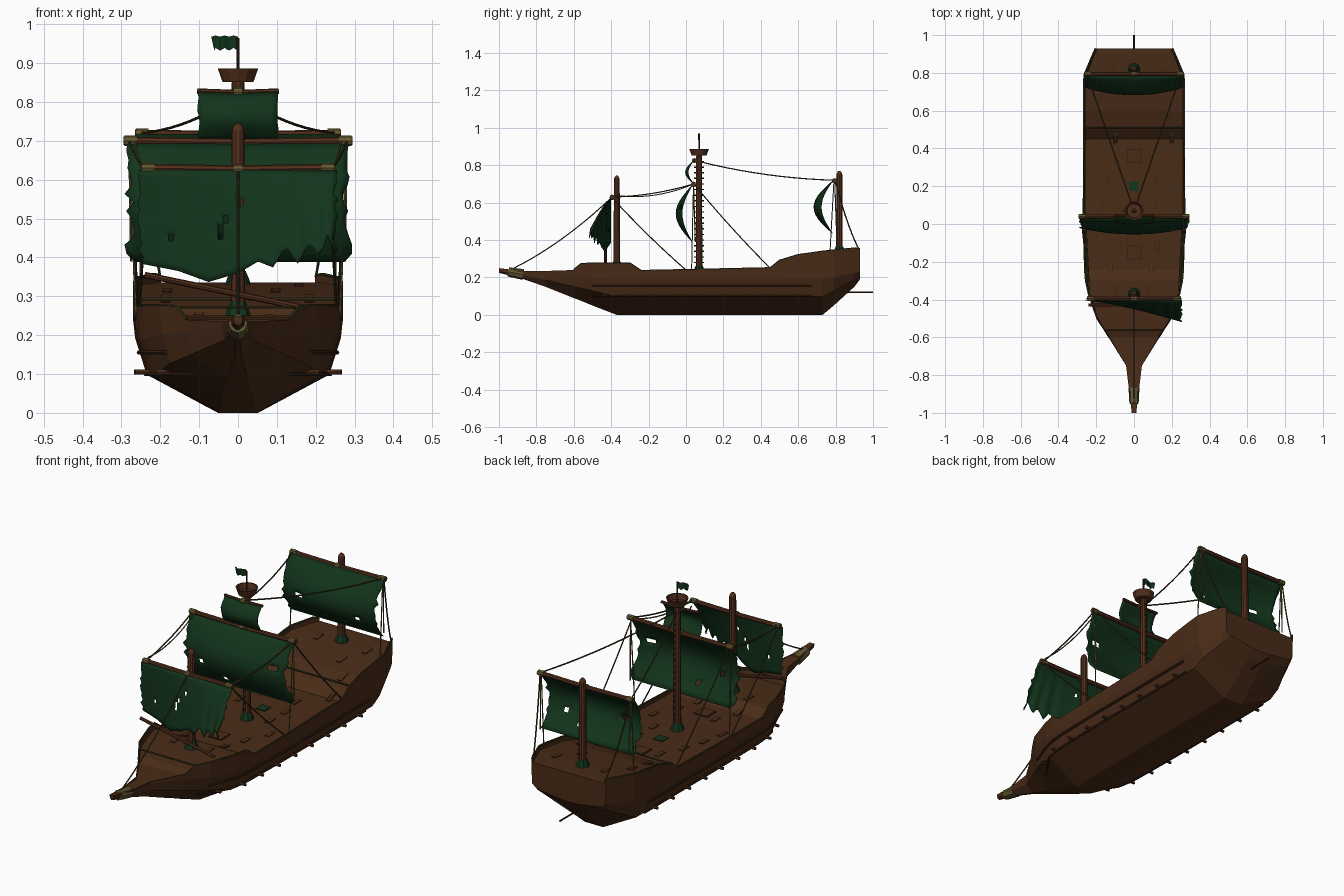
import bpy, bmesh, math, random
from mathutils import Vector

random.seed(4)
if "Cube" in bpy.data.objects:
    bpy.data.objects.remove(bpy.data.objects["Cube"], do_unlink=True)


def material(name, rgb):
    m = bpy.data.materials.new(name)
    m.use_nodes = True
    m.diffuse_color = (*rgb, 1)
    b = m.node_tree.nodes["Principled BSDF"]
    b.inputs["Base Color"].default_value = (*rgb, 1)
    b.inputs["Roughness"].default_value = 0.9
    return m


WOOD = material("hull brown", (0.068, 0.025, 0.009))
SPAR = material("spar red brown", (0.085, 0.027, 0.011))
DARK = material("dark wood", (0.035, 0.014, 0.006))
SAIL = material("sail green", (0.006, 0.034, 0.011))
ROPE = material("dark rope", (0.045, 0.036, 0.012))
WRAP = material("olive wrap", (0.12, 0.095, 0.03))


def finish(name, bm, mat):
    bmesh.ops.recalc_face_normals(bm, faces=bm.faces)
    me = bpy.data.meshes.new(name)
    bm.to_mesh(me)
    bm.free()
    me.materials.append(mat)
    ob = bpy.data.objects.new(name, me)
    bpy.context.collection.objects.link(ob)
    return ob


def select(ob):
    bpy.ops.object.select_all(action='DESELECT')
    ob.select_set(True)
    bpy.context.view_layer.objects.active = ob


def tubes(name, paths, r, mat, radii=None, res=2):
    """Round bars or ropes along the given paths, joined in one object."""
    cu = bpy.data.curves.new(name, 'CURVE')
    cu.dimensions = '3D'
    cu.bevel_depth, cu.bevel_resolution, cu.use_fill_caps = r, res, True
    for path in paths:
        sp = cu.splines.new('POLY')
        sp.points.add(len(path) - 1)
        for i, p in enumerate(path):
            sp.points[i].co = (*p, 1)
            sp.points[i].radius = radii[i] if radii else 1
    cu.materials.append(mat)
    ob = bpy.data.objects.new(name, cu)
    bpy.context.collection.objects.link(ob)
    select(ob)
    bpy.ops.object.convert(target='MESH')
    bpy.ops.object.shade_smooth_by_angle()
    return ob


def sag(a, b, drop=0.0, n=10):
    a, b = Vector(a), Vector(b)
    return [a.lerp(b, i / n) - Vector((0, 0, 4 * drop * (i / n) * (1 - i / n))) for i in range(n + 1)]


# Hull stations: y, half width, keel z, rail z, deck z
STATIONS = [
    (-1, .012, .225, .25, .249), (-.88, .026, .195, .235, .234), (-.75, .042, .15, .235, .225),
    (-.6, .135, .09, .24, .225), (-.56, .16, .075, .272, .24), (-.5, .2, .05, .275, .245),
    (-.37, .245, 0, .275, .25), (-.3, .26, 0, .275, .25), (-.24, .265, 0, .235, .222),
    (0, .27, 0, .24, .225), (.45, .27, 0, .25, .23), (.5, .27, 0, .29, .272),
    (.6, .27, 0, .32, .302), (.73, .27, 0, .338, .32), (.79, .268, .05, .345, .328),
    (.9, .222, .15, .355, .335), (.93, .208, .19, .352, .335)]


def at(y):
    for a, b in zip(STATIONS, STATIONS[1:]):
        if y <= b[0]:
            t = (y - a[0]) / (b[0] - a[0])
            return [p + (q - p) * t for p, q in zip(a, b)]
    return STATIONS[-1]


def section(s):
    y, w, k, rail, deck = s
    h = .24 - k
    return [(w * .19, k), (w * .87, k + .41 * h), (w * .98, k + .8 * h),
            (w, rail), (w * .955, rail), (w * .95, deck)]


def side_x(y, z):
    pts = section(at(y))[:4]
    for (x0, z0), (x1, z1) in zip(pts, pts[1:]):
        if z <= z1:
            return x0 + (x1 - x0) * max(0, z - z0) / (z1 - z0)
    return pts[-1][0]


# Hull, bulwark and deck lofted through the stations
bm = bmesh.new()
rings = []
for s in STATIONS:
    half = section(s)
    ring = half + [(-x, z) for x, z in reversed(half)]
    rings.append([bm.verts.new((x, s[0], z)) for x, z in ring])
for a, b in zip(rings, rings[1:]):
    for i in range(len(a)):
        j = (i + 1) % len(a)
        bm.faces.new((a[i], a[j], b[j], b[i]))
bm.faces.new(rings[0])
bm.faces.new(rings[-1])
finish("hull", bm, WOOD)

# Wales, hull pegs, rail ropes and stern rod
ys = [-.5 + i * .065 for i in range(19)]
tubes("wales", [[(s * (side_x(y, z) + .002), y, z) for y in ys] for s in (-1, 1) for z in (.155, .1)],
      .006, DARK, res=1)
tubes("hull_pegs", [[(s * (side_x(y, .105) - .01), y, .105), (s * (side_x(y, .105) + .03), y, .105)]
                    for s in (-1, 1) for y in ys[1::2]], .007, WOOD, res=1)
tubes("rail_ropes", [[(s * st[1] * .98, st[0], st[3] + .002) for st in STATIONS[3:]] for s in (-1, 1)],
      .004, ROPE, res=1)
tubes("deck_edge_ropes", [[(s * at(y)[1] * .95, y, at(y)[3]) for s in (-1, 1)] for y in (-.56, .51)],
      .004, ROPE, res=1)
tubes("stern_rod", [[(0, .84, .12), (0, 1, .12)]], .004, DARK)
tubes("bowsprit_wrap", [[(0, -.95, .23), (0, -.87, .216)]], .029, WRAP, radii=[.85, 1])
tubes("fallen_spar", [[(-.24, -.43, .355), (.17, -.43, .27)]], .008, SPAR)


# Deck hatches and patched boards
def plates(name, items, mat, thick):
    bm = bmesh.new()
    for x, y, sx, sy in items:
        vs = []
        for up in (-thick / 2, thick / 2):
            vs.append([bm.verts.new((x + i * sx, y + j * sy, at(y + j * sy)[4] + up))
                       for i, j in ((-1, -1), (1, -1), (1, 1), (-1, 1))])
        lo, hi = vs
        bm.faces.new(lo)
        bm.faces.new(hi)
        for i in range(4):
            j = (i + 1) % 4
            bm.faces.new((lo[i], lo[j], hi[j], hi[i]))
    return finish(name, bm, mat)


plates("hatch_frames", [(0, y, .037, .037) for y in (.36, -.15)], DARK, .008)
plates("hatch_lids", [(0, y, .032, .032) for y in (.36, -.15)], WOOD, .0095)
plates("deck_grate", [(0, .2, .025, .025)], SAIL, .009)
boards = [(s * random.uniform(.07, .21), -.35 + i * .115, .012, .028) for i in range(11) for s in (-1, 1)]
plates("board_edges", boards, DARK, .005)
plates("patch_boards", [(x, y, .010, .026) for x, y, *_ in boards], WOOD, .0065)

# Masts with rounded heads, and collars at the deck
for name, y, top in (("fore_mast", -.37, .745), ("main_mast", .07, .87), ("mizzen_mast", .82, .77)):
    d = at(y)[4]
    tubes(name, [[(0, y, d - .02), (0, y, top - .02), (0, y, top - .008), (0, y, top)]], .018, SPAR,
          radii=[1.05, .9, .7, .25], res=3)
    tubes(name + "_collar", [[(0, y, d), (0, y, d + .012), (0, y, d + .035)]], .033, SAIL, radii=[1, .9, .6])
tubes("mast_rungs", [[(0, .043, .28 + i * .03), (0, .097, .28 + i * .03)] for i in range(19)], .004, DARK, res=1)

# Crow's nest turned from a profile
bm = bmesh.new()
prof = [(0, .852), (.04, .852), (.052, .886), (.045, .886), (.037, .86), (0, .86)]
vs = [bm.verts.new((r, .07, z)) for r, z in prof]
es = [bm.edges.new(p) for p in zip(vs, vs[1:])]
bmesh.ops.spin(bm, geom=vs + es, cent=(0, .07, 0), axis=(0, 0, 1), angle=math.tau, steps=12)
bmesh.ops.remove_doubles(bm, verts=bm.verts, dist=.0005)
finish("crows_nest", bm, SPAR)
tubes("flag_pole", [[(0, .07, .85), (0, .07, .965)]], .004, DARK)

# Yards with wrapped ends
YARDS = {"fore": (-.395, .63, .25), "main": (.04, .70, .295), "mizzen": (.795, .718, .265), "top": (.045, .828, .105)}
for name, (y, z, w) in YARDS.items():
    r = .007 if name == "top" else .011
    tubes(name + "_yard", [[(-w, y, z), (0, y, z - .004), (w, y, z)]], r, SPAR)
    if name != "top":
        tubes(name + "_yard_wraps", [[(s * (w - .035), y, z), (s * (w - .003), y, z)] for s in (-1, 1)], .0135, WRAP)
    tubes(name + "_yard_lashing", [[(-.012, y, z - .003), (.012, y, z - .003)]], .014, WRAP)


# Torn sails: bulged grids with ragged edges and holes
def sail(name, y0, top, half, bottom, belly, holes=(), rag=.012, nu=24, nv=14):
    bm = bmesh.new()
    grid = []
    for j in range(nv + 1):
        v = j / nv
        row = []
        edge = {s: random.uniform(-rag, rag * .5) * min(1, v * 3) for s in (-1, 1)}
        for i in range(nu + 1):
            u = 2 * i / nu - 1
            x = u * half + (edge[1] if i == nu else edge[-1] * -1 if i == 0 else 0)
            row.append(bm.verts.new((x, y0 - belly(u, v), top + (bottom(u) - top) * v)))
        grid.append(row)
    for j in range(nv):
        for i in range(nu):
            if (i, j) not in holes:
                a, b = grid[j], grid[j + 1]
                bm.faces.new((a[i], a[i + 1], b[i + 1], b[i]))
    for f in bm.faces:
        f.smooth = True
    ob = finish(name, bm, SAIL)
    mod = ob.modifiers.new("thickness", 'SOLIDIFY')
    mod.thickness = .003


def full(edge, mid):
    return lambda u, v: math.sin(math.pi * v) * (edge + (mid - edge) * (1 - u * u))


def torn_foot(u):
    pts = [(-1, .385), (-.6, .365), (-.3, .337), (0, .36), (.2, .39), (.35, .375), (.48, .43),
           (.6, .385), (.72, .44), (.82, .4), (.9, .46), (1, .41)]
    for (a, p), (b, q) in zip(pts, pts[1:]):
        if u <= b:
            return p + (q - p) * (u - a) / (b - a)
    return pts[-1][1]


sail("fore_sail", -.405, .625, .255, torn_foot, lambda u, v: .115 * v ** .8 * ((u + 1) / 2) ** 1.3,
     {(16, 7), (16, 8), (17, 6), (6, 9), (20, 4)}, nu=40)
sail("main_sail", .033, .695, .285, lambda u: .388, full(.055, .088), {(20, 5), (21, 5), (4, 8), (9, 11)}, .02)
sail("mizzen_sail", .785, .715, .262, lambda u: .437, full(.06, .1), {(4, 7), (5, 7), (19, 9), (15, 11)}, .014)
sail("top_sail", .04, .825, .103, lambda u: .7, full(.03, .045), (), .004, 12, 8)

# Tattered flag
bm = bmesh.new()
upper, lower = [], []
for i in range(7):
    x, y = -i * .0115, .07 + .006 * math.sin(i * 1.2)
    upper.append(bm.verts.new((x, y, .968 + .003 * (i % 2))))
    lower.append(bm.verts.new((x + .008 * (i == 6), y, .932 + .007 * (i % 2))))
for i in range(6):
    bm.faces.new((upper[i], upper[i + 1], lower[i + 1], lower[i]))
finish("flag", bm, SAIL)

# Stays along the middle, then rigging mirrored on both sides
tubes("bow_stay", [sag((0, -.93, .245), (0, -.395, .63), .03)], .0035, ROPE, res=1)
rigging, lines = [], []
for s in (-1, 1):
    rigging += [
        sag((s * .235, -.395, .63), (s * .28, .04, .70), .015),
        sag((0, .07, .82), (s * .25, .795, .72), .02),
        sag((s * .235, -.38, .61), (s * .255, .0, .24), .01),
        sag((s * .27, .05, .69), (s * .26, .45, .25), .01),
        sag((s * .25, .80, .71), (s * .2, .925, .35), .03)]
    for name, foot in (("main", .39), ("mizzen", .44)):
        y, z, w = YARDS[name]
        lines.append(sag((s * (w - .015), y, z), (s * (w - .02), y + .01, foot), 0))
    lines += [sag((s * .28, .04, .70), (s * .262, .03, .24)),
              sag((s * .265, .04, .70), (s * .235, -.38, .64), .03),
              sag((s * .25, .79, .70), (s * .25, .77, .34))]
tubes("rigging", rigging, .0035, ROPE, res=1)
tubes("yard_lines", lines, .003, WRAP, res=1)
